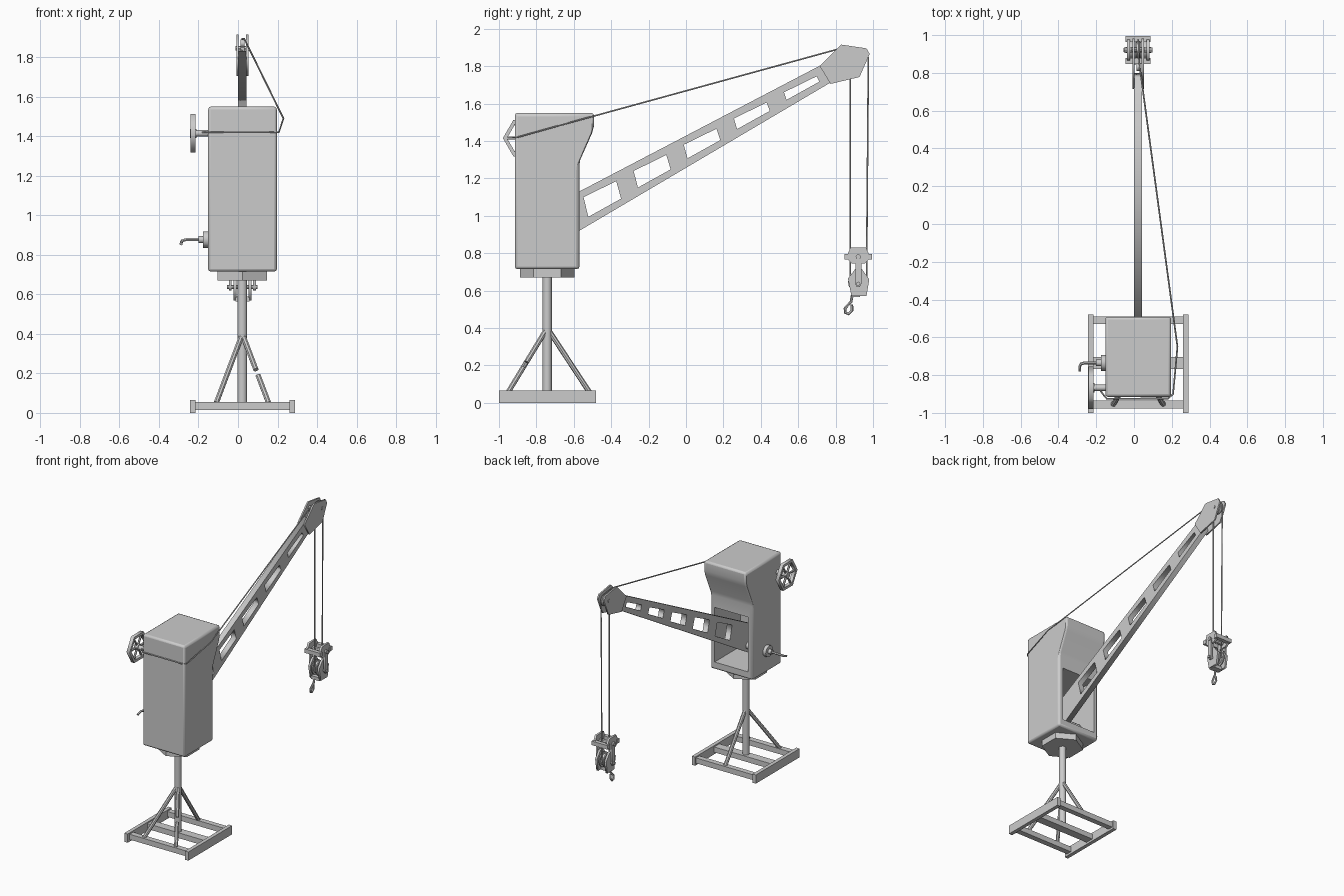
import bpy, bmesh
from math import sin, cos, pi, radians
from mathutils import Matrix, Vector

if "Cube" in bpy.data.objects:
    bpy.data.objects.remove(bpy.data.objects["Cube"])

CX = 0.022           # x of the mast and boom
MY = -0.742          # y of the mast


def finish(name, bm, smooth=None):
    bmesh.ops.remove_doubles(bm, verts=bm.verts, dist=0.0001)
    bmesh.ops.recalc_face_normals(bm, faces=bm.faces)
    me = bpy.data.meshes.new(name)
    bm.to_mesh(me)
    bm.free()
    if smooth:
        me.shade_smooth()
        me.set_sharp_from_angle(angle=radians(smooth))
    ob = bpy.data.objects.new(name, me)
    bpy.context.collection.objects.link(ob)
    return ob


def box(name, x0, x1, y0, y1, z0, z1):
    bm = bmesh.new()
    m = Matrix.Translation(((x0 + x1) / 2, (y0 + y1) / 2, (z0 + z1) / 2))
    bmesh.ops.create_cube(bm, size=1, matrix=m @ Matrix.Diagonal((x1 - x0, y1 - y0, z1 - z0, 1)))
    return finish(name, bm)


def rod(name, a, b, r, sides=12, r2=None):
    a, b = Vector(a), Vector(b)
    d = b - a
    rot = Vector((0, 0, 1)).rotation_difference(d).to_matrix().to_4x4()
    bm = bmesh.new()
    bmesh.ops.create_cone(bm, cap_ends=True, segments=sides, radius1=r, radius2=r2 or r,
                          depth=d.length, matrix=Matrix.Translation((a + b) / 2) @ rot)
    return finish(name, bm, 40 if sides > 8 else None)


def curve_mesh(name, cu, matrix, smooth):
    tmp = bpy.data.objects.new("tmp", cu)
    bpy.context.collection.objects.link(tmp)
    me = bpy.data.meshes.new_from_object(tmp.evaluated_get(bpy.context.evaluated_depsgraph_get()))
    bm = bmesh.new()
    bm.from_mesh(me)
    bm.transform(matrix)
    bpy.data.objects.remove(tmp)
    return finish(name, bm, smooth)


def add_spline(cu, pts, cyclic):
    s = cu.splines.new('POLY')
    s.points.add(len(pts) - 1)
    for p, co in zip(s.points, pts):
        p.co = (*co, 1)
    s.use_cyclic_u = cyclic


def plate(name, loops, x0, x1, smooth=None):
    """Extrude (y, z) outlines along x; further loops become holes."""
    cu = bpy.data.curves.new(name, 'CURVE')
    cu.dimensions, cu.fill_mode, cu.extrude = '2D', 'BOTH', (x1 - x0) / 2
    for lp in loops:
        add_spline(cu, [(y, z, 0) for y, z in lp], True)
    m = Matrix(((0, 0, 1, (x0 + x1) / 2), (1, 0, 0, 0), (0, 1, 0, 0), (0, 0, 0, 1)))
    return curve_mesh(name, cu, m, smooth)


def tube(name, pts, r):
    cu = bpy.data.curves.new(name, 'CURVE')
    cu.dimensions, cu.bevel_depth, cu.bevel_resolution, cu.use_fill_caps = '3D', r, 1, True
    add_spline(cu, pts, False)
    return curve_mesh(name, cu, Matrix(), 50)


def ring(cy, cz, r, n=6):
    return [(cy + r * cos(2 * pi * i / n), cz + r * sin(2 * pi * i / n)) for i in range(n)]


# base frame
for x in (-0.243, 0.26):
    box("base_skid", x, x + 0.028, -1.0, -0.48, 0, 0.065)
for y0, y1 in ((-0.977, -0.935), (-0.767, -0.705), (-0.53, -0.49)):
    box("base_crossbar", -0.215, 0.26, y0, y1, 0.015, 0.055)

# mast with three braces, one of them broken
rod("mast", (CX, MY, 0.04), (CX, MY, 0.69), 0.025, 10)
top = Vector((CX, MY, 0.40))
for foot, parts in (((-0.11, -0.955, 0.05), ((0, 1),)),
                    ((CX + 0.01, -0.512, 0.05), ((0, 1),)),
                    ((0.155, -0.955, 0.05), ((0, 0.52), (0.6, 1)))):
    foot = Vector(foot)
    for a, b in parts:
        rod("brace", top.lerp(foot, a), top.lerp(foot, b), 0.014, 8)
rod("turntable", (CX, MY, 0.67), (CX, MY, 0.73), 0.145, 6)

# cabin with opening for the boom
cabin = plate("cabin", [[(-0.915, 0.715), (-0.57, 0.715), (-0.57, 1.27), (-0.565, 1.30),
                         (-0.503, 1.44), (-0.492, 1.48), (-0.492, 1.55), (-0.915, 1.55)]],
              -0.152, 0.197, 35)
bev = cabin.modifiers.new("bevel", 'BEVEL')
bev.width, bev.segments, bev.limit_method, bev.angle_limit = 0.014, 2, 'ANGLE', radians(50)
cutter = box("opening_cutter", -0.117, 0.162, -0.88, -0.4, 0.77, 1.18)
cut = cabin.modifiers.new("opening", 'BOOLEAN')
cut.operation, cut.object, cut.solver = 'DIFFERENCE', cutter, 'EXACT'
cutter.hide_render = cutter.hide_viewport = True

# boom with tapering windows
lo = lambda y: 0.92 + 0.59 * (y + 0.57)
hi = lambda y: 1.13 + 0.523 * (y + 0.57)
windows = []
for i in range(5):
    y = -0.548 + 0.268 * i
    s = 0.026 - 0.003 * i
    windows.append([(y, hi(y) - 0.042), (y + 0.175, hi(y + 0.175) - 0.048),
                    (y + 0.175 + s, lo(y + 0.175 + s) + 0.04), (y + s, lo(y + s) + 0.046)])
plate("boom", [[(-0.76, lo(-0.76)), (0.80, lo(0.80)), (0.77, hi(0.77)), (-0.79, hi(-0.79))]] + windows,
      CX - 0.021, CX + 0.021)
rod("boom_pivot", (-0.13, -0.735, 0.875), (0.18, -0.735, 0.875), 0.025)

# boom head
head = [(0.715, 1.80), (0.83, 1.915), (0.965, 1.895), (0.982, 1.865), (0.928, 1.742), (0.773, 1.705)]
for x in (CX - 0.03, CX + 0.019):
    plate("head_cheek", [head], x, x + 0.011)
PY, PZ = 0.924, 1.845
rod("head_pulley", (CX - 0.01, PY, PZ), (CX + 0.01, PY, PZ), 0.044, 16)
rod("head_pin", (CX - 0.034, PY, PZ), (CX + 0.034, PY, PZ), 0.012, 8)
rod("guide_pulley", (CX - 0.01, 0.83, 1.87), (CX + 0.01, 0.83, 1.87), 0.02, 12)

# ropes
tube("hoist_rope", [(-0.19, -0.865, 1.42), (-0.165, -0.90, 1.42), (-0.145, -0.924, 1.42),
                    (0.18, -0.924, 1.42), (0.207, -0.90, 1.42), (0.23, -0.65, 1.49),
                    (CX + 0.01, 0.82, 1.893), (CX, 0.92, 1.893), (CX, 0.955, 1.883), (CX, 0.975, 1.845),
                    (CX, 0.965, 0.64)], 0.0045)
tube("return_rope", [(CX, 0.878, 1.84), (CX, 0.878, 0.64)], 0.0045)

# hook block: upper frame, straps, lower cheeks and pulley
BY = 0.921
upper = [(BY - 0.065, 0.775), (BY - 0.042, 0.83), (BY + 0.042, 0.83), (BY + 0.065, 0.775),
         (BY + 0.035, 0.745), (BY - 0.035, 0.745)]
strap = [(BY - 0.016, 0.77), (BY + 0.016, 0.77), (BY + 0.016, 0.635), (BY + 0.009, 0.62),
         (BY - 0.009, 0.62), (BY - 0.016, 0.635)]
lower = [(0.885, 0.57), (0.965, 0.57), (0.98, 0.66), (0.94, 0.715), (0.905, 0.715), (0.866, 0.665)]
for s in (-1, 1):
    for nm, prof, a, b in (("block_upper_cheek", upper, 0.044, 0.06),
                           ("block_strap", strap, 0.055, 0.068),
                           ("block_lower_cheek", lower, 0.03, 0.046)):
        x0, x1 = sorted((CX + s * a, CX + s * b))
        plate(nm, [prof], x0, x1)
    yc = BY + s * 0.058
    box("block_crossbar", CX - 0.066, CX + 0.066, yc - 0.015, yc + 0.015, 0.765, 0.795)
    rod("block_pulley_flange", (CX + s * 0.012, BY, 0.645), (CX + s * 0.02, BY, 0.645), 0.055, 16)
rod("block_pulley", (CX - 0.014, BY, 0.645), (CX + 0.014, BY, 0.645), 0.042, 16)
rod("block_pin", (CX - 0.077, BY, 0.637), (CX + 0.077, BY, 0.637), 0.011, 8)
rod("block_upper_pin", (CX - 0.075, BY, 0.78), (CX + 0.075, BY, 0.78), 0.014, 8)
box("block_hook_mount", CX - 0.035, CX + 0.035, 0.882, 0.93, 0.565, 0.59)
tube("hook", [(CX - 0.01, 0.89, 0.58), (CX - 0.012, 0.882, 0.54), (CX - 0.016, 0.85, 0.505),
              (CX - 0.018, 0.852, 0.482), (CX - 0.018, 0.87, 0.475), (CX - 0.018, 0.888, 0.495),
              (CX - 0.016, 0.886, 0.525)], 0.008)

# hexagonal hand wheel on the left
WY, WZ = -0.867, 1.415
plate("wheel_rim", [ring(WY, WZ, 0.112), ring(WY, WZ, 0.09)], -0.24, -0.214)
for y, z in ring(WY, WZ, 0.1):
    rod("wheel_spoke", (-0.227, WY, WZ), (-0.227, y, z), 0.008, 6)
rod("wheel_hub", (-0.242, WY, WZ), (-0.21, WY, WZ), 0.024, 10)
rod("wheel_axle", (-0.215, WY, WZ), (-0.145, WY, WZ), 0.017, 10)

# bent lever on the left
rod("lever_boss", (-0.176, -0.735, 0.877), (-0.145, -0.735, 0.877), 0.042, 12)
rod("lever_collar", (-0.2, -0.735, 0.877), (-0.17, -0.735, 0.877), 0.018, 10)
tube("lever", [(-0.17, -0.735, 0.877), (-0.262, -0.735, 0.877), (-0.281, -0.741, 0.872),
               (-0.287, -0.755, 0.864), (-0.288, -0.778, 0.855)], 0.008)
